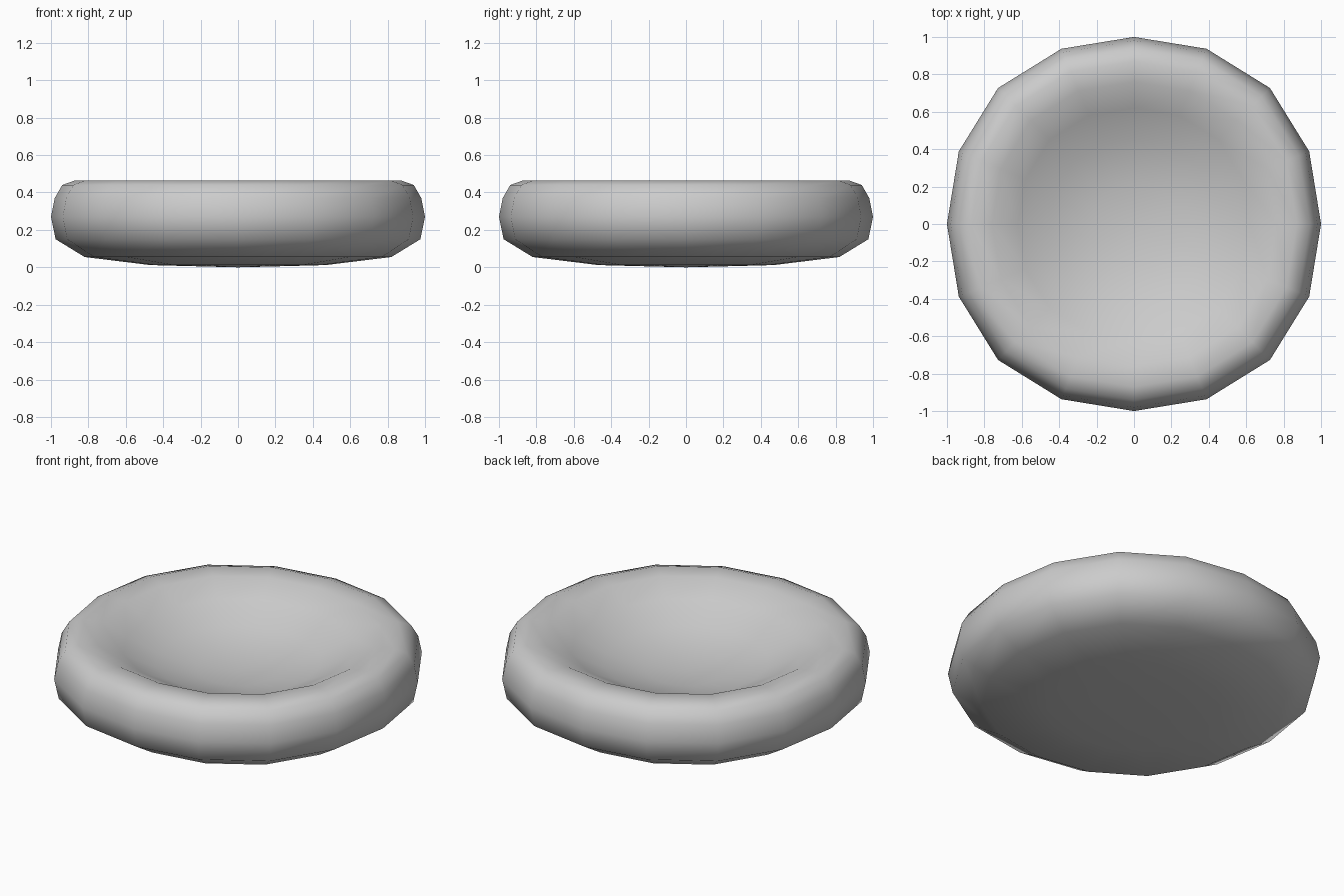
import bpy, bmesh, math

if "Cube" in bpy.data.objects:
    bpy.data.objects.remove(bpy.data.objects["Cube"])

SIDES = 16
# cross-section (radius, height): underside, rounded wall, rim, dished inside
OUTER = [(0.24, 0.006), (0.47, 0.012), (0.82, 0.055), (0.975, 0.15), (1.0, 0.27),
         (0.98, 0.37), (0.94, 0.44), (0.87, 0.465)]
INNER = [(0.76, 0.455), (0.62, 0.385), (0.45, 0.30), (0.22, 0.25)]


def bulge(a):
    # outline is slightly fuller on the diagonals
    return 1 + 0.014 * (1 - math.cos(4 * a))


bm = bmesh.new()
rings = []
for r, z in OUTER + INNER:
    ring = []
    for i in range(SIDES):
        a = 2 * math.pi * i / SIDES
        k = r * bulge(a)
        ring.append(bm.verts.new((k * math.cos(a), k * math.sin(a), z)))
    rings.append(ring)

# skin between rings
for lo, hi in zip(rings, rings[1:]):
    for i in range(SIDES):
        j = (i + 1) % SIDES
        bm.faces.new((lo[i], lo[j], hi[j], hi[i]))

# close the underside and the dish with fans
for ring, z in ((rings[0], 0.0), (rings[-1], 0.235)):
    c = bm.verts.new((0, 0, z))
    for i in range(SIDES):
        bm.faces.new((ring[i], ring[(i + 1) % SIDES], c))

bmesh.ops.recalc_face_normals(bm, faces=bm.faces)
for f in bm.faces:
    f.smooth = True
mesh = bpy.data.meshes.new("round_cushion")
bm.to_mesh(mesh)
bm.free()
obj = bpy.data.objects.new("round_cushion", mesh)
bpy.context.collection.objects.link(obj)
